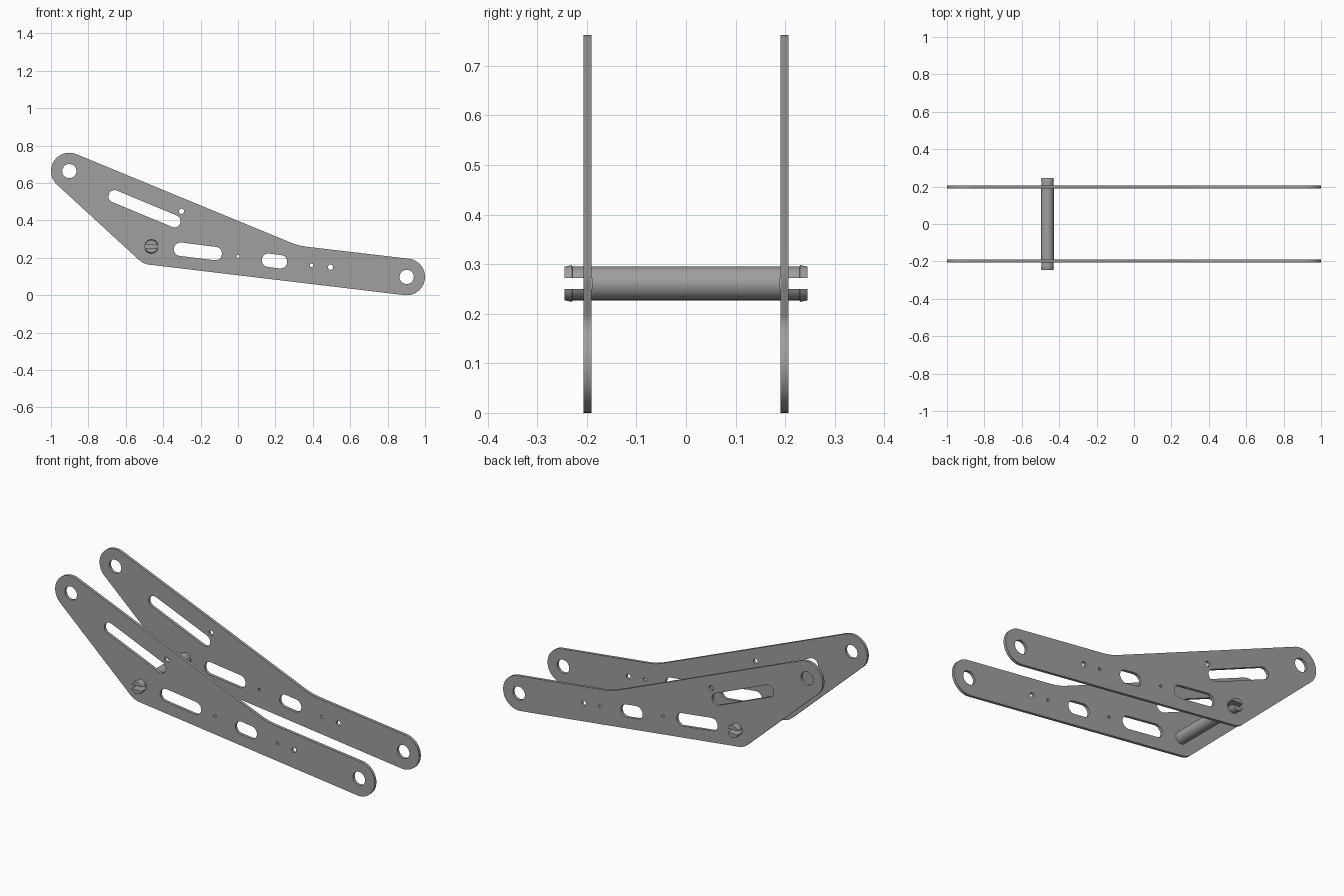
import bpy, bmesh
from math import sin, cos, tan, atan2, radians, pi
from mathutils import Matrix, Vector

cube = bpy.data.objects.get("Cube")
if cube:
    bpy.data.objects.remove(cube)

grey = bpy.data.materials.new("steel grey")
grey.use_nodes = True
colour = (0.35, 0.35, 0.35, 1)
grey.diffuse_color = colour
grey.node_tree.nodes["Principled BSDF"].inputs["Base Color"].default_value = colour

# Main layout in the side plane (x, z)
UPPER = Vector((-0.902, 0.664))
LOWER = Vector((0.902, 0.098))
PIN = Vector((-0.463, 0.261))
BEND = Vector((0.322, 0.265))
RIM = 0.098
PLATE_Y, PLATE_HALF = 0.1985, 0.008


def arc(centre, radius, start, end, steps=20):
    angles = [start + (end - start) * i / steps for i in range(steps + 1)]
    return [(centre[0] + radius * cos(a), centre[1] + radius * sin(a)) for a in angles]


def circle(centre, radius, steps=32):
    return arc(centre, radius, 0, 2 * pi, steps)[:-1]


def slot(a, b, radius):
    turn = atan2(b[1] - a[1], b[0] - a[0])
    return (arc(a, radius, turn + pi / 2, turn + 3 * pi / 2, 14)
            + arc(b, radius, turn - pi / 2, turn + pi / 2, 14))


def outline():
    """Rounded arm: three rounded corners and one soft inward bend."""
    top, tail = radians(67.4), radians(83.1)
    left = atan2(PIN.y - UPPER.y, PIN.x - UPPER.x) - pi / 2
    under = atan2(LOWER.y - PIN.y, LOWER.x - PIN.x) - pi / 2
    radius = 0.05 / tan((tail - top) / 2)
    middle = (top + tail) / 2
    reach = radius / cos((tail - top) / 2)
    centre = BEND + Vector((cos(middle), sin(middle))) * reach
    return (arc(UPPER, RIM, top, left + 2 * pi, 28)
            + arc(PIN, RIM, left, under, 10)
            + arc(LOWER, RIM, under, tail, 28)
            + arc(centre, radius, tail + pi, top + pi, 8))


def finish(obj):
    obj.data.materials.clear()
    obj.data.materials.append(grey)
    bpy.ops.object.select_all(action="DESELECT")
    obj.select_set(True)
    bpy.context.view_layer.objects.active = obj
    bpy.ops.object.shade_smooth_by_angle(angle=radians(30))


def add_object(name, bm):
    bmesh.ops.recalc_face_normals(bm, faces=bm.faces)
    mesh = bpy.data.meshes.new(name)
    bm.to_mesh(mesh)
    bm.free()
    obj = bpy.data.objects.new(name, mesh)
    bpy.context.collection.objects.link(obj)
    finish(obj)
    return obj


def make_plate(name, y, loops):
    """Extruded flat profile whose inner loops become holes."""
    curve = bpy.data.curves.new(name, "CURVE")
    curve.dimensions = "2D"
    curve.fill_mode = "BOTH"
    curve.extrude = PLATE_HALF
    for loop in loops:
        spline = curve.splines.new("POLY")
        spline.points.add(len(loop) - 1)
        for point, (x, z) in zip(spline.points, loop):
            point.co = (x, z, 0, 1)
        spline.use_cyclic_u = True
    shape = bpy.data.objects.new(name + "_profile", curve)
    bpy.context.collection.objects.link(shape)
    graph = bpy.context.evaluated_depsgraph_get()
    mesh = bpy.data.meshes.new_from_object(shape.evaluated_get(graph))
    bpy.data.objects.remove(shape)
    bm = bmesh.new()
    bm.from_mesh(mesh)
    bmesh.ops.remove_doubles(bm, verts=bm.verts, dist=0.0001)
    bm.transform(Matrix.Translation((0, y, 0)) @ Matrix.Rotation(pi / 2, 4, "X"))
    add_object(name, bm)


def lathe(profile, steps=32):
    """Closed solid turned about the y axis from (y, radius) pairs."""
    bm = bmesh.new()
    rings = [[bm.verts.new((x, y, z)) for x, z in circle((0, 0), r, steps)]
             for y, r in profile]
    for a, b in zip(rings, rings[1:]):
        for i in range(steps):
            j = (i + 1) % steps
            bm.faces.new((a[i], a[j], b[j], b[i]))
    bm.faces.new(rings[0])
    bm.faces.new(rings[-1])
    return bm


# Two identical side plates with slots and holes
loops = [
    outline(),
    circle(UPPER, 0.038),
    circle(LOWER, 0.038),
    circle(PIN, 0.034),
    slot((-0.66, 0.529), (-0.34, 0.396), 0.033),
    slot((-0.307, 0.246), (-0.122, 0.223), 0.036),
    slot((0.163, 0.187), (0.227, 0.179), 0.036),
    circle((-0.302, 0.449), 0.014, 20),
    circle((0, 0.208), 0.008, 16),
    circle((0.393, 0.16), 0.009, 16),
    circle((0.495, 0.15), 0.014, 20),
]
for name, side in (("front_plate", -1), ("back_plate", 1)):
    make_plate(name, side * PLATE_Y, loops)

# Cross pin between the plates
place = Matrix.Translation((PIN.x, 0, PIN.y))
shaft = lathe([(-0.19, 0.034), (0.19, 0.034)])
shaft.transform(place)
add_object("cross_pin", shaft)

# Split snap heads, an upper and a lower prong at each end
for end, side in (("front", -1), ("back", 1)):
    for level, up in (("upper", 1), ("lower", -1)):
        bm = lathe([(side * y, r) for y, r in
                    ((0.19, 0.034), (0.229, 0.034), (0.23, 0.037), (0.245, 0.034))])
        bmesh.ops.bisect_plane(bm, geom=bm.verts[:] + bm.edges[:] + bm.faces[:],
                               plane_co=(0, 0, up * 0.0115), plane_no=(0, 0, up),
                               clear_inner=True)
        rim = [e for e in bm.edges if e.is_boundary]
        bmesh.ops.holes_fill(bm, edges=rim, sides=0)
        bm.transform(place)
        add_object(f"{end}_{level}_prong", bm)
